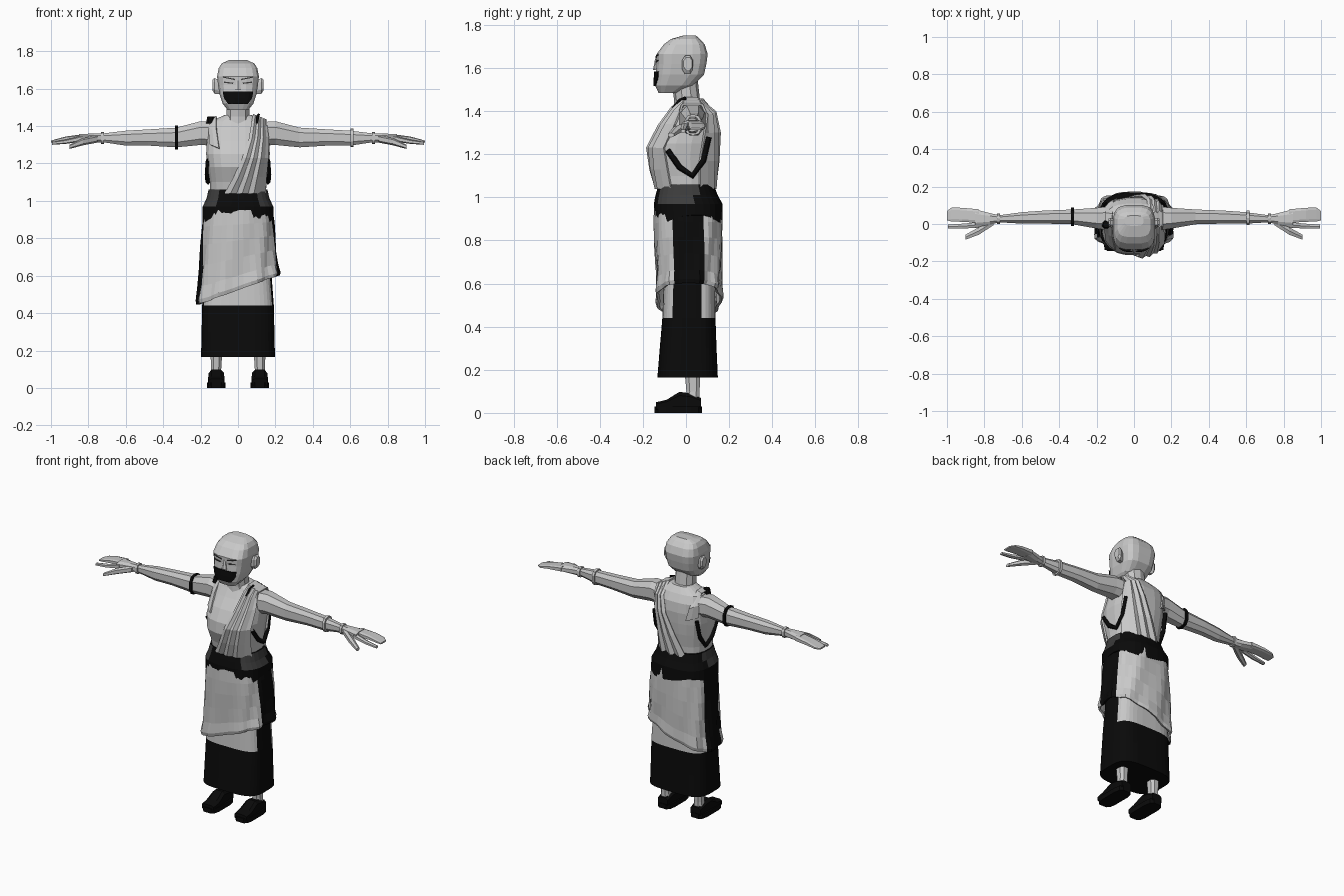
import bpy, bmesh, math

if "Cube" in bpy.data.objects:
    bpy.data.objects.remove(bpy.data.objects["Cube"])


def material(name, v):
    m = bpy.data.materials.new(name)
    m.diffuse_color = (v, v, v, 1)
    m.use_nodes = True
    m.node_tree.nodes["Principled BSDF"].inputs["Base Color"].default_value = m.diffuse_color
    return m


MATS = [material("light grey", 0.58), material("black", 0.003), material("dark grey", 0.045)]
GREY, BLACK, DARK = 0, 1, 2


def finish(name, bm, mat, mirror=False, thick=0):
    """Turn a bmesh into a coloured object; mat is an index or a rule on the face centre."""
    bmesh.ops.recalc_face_normals(bm, faces=bm.faces)
    for f in bm.faces:
        f.material_index = mat(f.calc_center_median()) if callable(mat) else mat
    me = bpy.data.meshes.new(name)
    bm.to_mesh(me)
    bm.free()
    ob = bpy.data.objects.new(name, me)
    bpy.context.collection.objects.link(ob)
    for m in MATS:
        me.materials.append(m)
    if thick:
        s = ob.modifiers.new("thickness", "SOLIDIFY")
        s.thickness, s.offset = thick, 0
    if mirror:
        ob.modifiers.new("mirror", "MIRROR")
    return ob


def grid_faces(bm, rows, closed):
    n = len(rows[0])
    for a, b in zip(rows, rows[1:]):
        for i in range(n if closed else n - 1):
            j = (i + 1) % n
            bm.faces.new((a[i], a[j], b[j], b[i]))


def loft(name, rings, mat, n=12, p=2.5, axis="z", mirror=False, cap=True, thick=0, bend=None):
    """Skin rings (position, a0, a1, b0, b1) along an axis; bend adjusts each point."""
    bm = bmesh.new()
    rows = []
    for h, a0, a1, b0, b1 in rings:
        row = []
        for i in range(n):
            t = math.tau * (i + 0.5) / n
            c, s = math.cos(t), math.sin(t)
            a = (a0 + a1) / 2 + (a1 - a0) / 2 * math.copysign(abs(c) ** (2 / p), c)
            b = (b0 + b1) / 2 + (b1 - b0) / 2 * math.copysign(abs(s) ** (2 / p), s)
            co = {"z": (a, b, h), "x": (h, a, b), "y": (a, h, b)}[axis]
            row.append(bm.verts.new(bend(co, t) if bend else co))
        rows.append(row)
    grid_faces(bm, rows, True)
    if cap:
        bm.faces.new(rows[0])
        bm.faces.new(rows[-1])
    return finish(name, bm, mat, mirror, thick)


def surface_y(rings, p, x, z, side):
    """Depth of a z loft at x, z on its front (-1) or back (1)."""
    z = min(max(z, rings[0][0]), rings[-1][0])
    for r, q in zip(rings, rings[1:]):
        if r[0] <= z <= q[0]:
            t = (z - r[0]) / (q[0] - r[0])
            _, x0, x1, y0, y1 = [u + (v - u) * t for u, v in zip(r, q)]
            break
    k = min(abs(x) / x1, 0.97)
    return (y0 + y1) / 2 + side * (y1 - y0) / 2 * (1 - k ** p) ** (1 / p)


def drape(name, rings, p, edges, mat, cols=6, off=0.004, pleat=0.0, thick=0.006, mirror=False):
    """Cloth or plate lying on a loft; edges hold (side, x, z, x, z) per row."""
    bm = bmesh.new()
    rows = []
    for side, xa, za, xb, zb in edges:
        row = []
        for i in range(cols + 1):
            t = i / cols
            x, z = xa + (xb - xa) * t, za + (zb - za) * t
            y = surface_y(rings, p, x, z, side) + side * (off + pleat * (i % 2))
            row.append(bm.verts.new((x, y, z)))
        rows.append(row)
    grid_faces(bm, rows, False)
    return finish(name, bm, mat, mirror, thick)


def tube(name, pts, r, mat):
    cu = bpy.data.curves.new(name, "CURVE")
    cu.dimensions, cu.bevel_depth, cu.bevel_resolution = "3D", r, 0
    s = cu.splines.new("POLY")
    s.points.add(len(pts) - 1)
    for q, c in zip(s.points, pts):
        q.co = (*c, 1)
    cu.materials.append(MATS[mat])
    bpy.context.collection.objects.link(bpy.data.objects.new(name, cu))


def sym(z, x, y0, y1):
    return (z, -x, x, y0, y1)


# Head, ears and face
head = [sym(1.485, .055, -.128, -.04), sym(1.52, .083, -.145, .035), sym(1.57, .1, -.142, .085),
        sym(1.62, .108, -.137, .096), sym(1.665, .113, -.138, .102), sym(1.71, .104, -.104, .088),
        sym(1.735, .088, -.07, .065), sym(1.752, .05, -.01, .045)]
loft("head", head, GREY, n=16, p=3.6)
loft("ear", [(.09, -.015, .02, 1.57, 1.64), (.125, -.02, .035, 1.57, 1.66),
             (.137, -.012, .03, 1.59, 1.65)], GREY, n=8, axis="x", mirror=True)
drape("mouth_cover", head, 3.6, [(-1, -.08, 1.585, .08, 1.585), (-1, -.074, 1.55, .074, 1.55),
                                 (-1, -.052, 1.518, .052, 1.518)], BLACK, cols=8)
drape("eye", head, 3.6, [(-1, .025, 1.632, .075, 1.638), (-1, .028, 1.626, .073, 1.631)],
      DARK, cols=3, off=.002, thick=.004, mirror=True)
drape("brow", head, 3.6, [(-1, .02, 1.652, .08, 1.664), (-1, .02, 1.647, .08, 1.659)],
      DARK, cols=3, off=.002, thick=.004, mirror=True)
loft("nose", [(1.592, -.02, .02, -.153, -.12), (1.645, -.008, .008, -.143, -.12)], GREY, n=6)
loft("neck", [sym(1.38, .075, -.06, .08), sym(1.45, .064, -.055, .065),
              sym(1.54, .062, -.068, .055)], GREY, n=10, p=2.2)

# Torso
torso = [sym(1.02, .15, -.118, .118), sym(1.1, .152, -.135, .122), sym(1.18, .163, -.168, .134),
         sym(1.25, .172, -.162, .14), sym(1.32, .168, -.125, .143), sym(1.38, .165, -.08, .135),
         sym(1.425, .15, -.05, .11), sym(1.46, .07, -.035, .08)]
loft("torso", torso, GREY, n=20, p=2.6)

# Pleated sash over one shoulder, front to back
drape("sash", torso, 2.6, [
    (-1, -.07, 1.04, .145, 1.04), (-1, -.02, 1.13, .15, 1.13), (-1, .025, 1.23, .16, 1.23),
    (-1, .06, 1.33, .162, 1.34), (-1, .075, 1.42, .155, 1.40), (-1, .08, 1.46, .155, 1.43),
    (1, .08, 1.46, .155, 1.43), (1, .07, 1.40, .155, 1.38), (1, .04, 1.3, .16, 1.3),
    (1, -.02, 1.17, .155, 1.17), (1, -.08, 1.04, .145, 1.04)],
    GREY, cols=7, off=.006, pleat=.012, thick=.01)
# Strap on the other shoulder and its clasp
drape("strap", torso, 2.6, [(-1, -.15, 1.30, -.1, 1.28), (-1, -.155, 1.38, -.115, 1.38),
                            (-1, -.15, 1.44, -.115, 1.45), (1, -.15, 1.44, -.115, 1.45),
                            (1, -.155, 1.38, -.11, 1.36), (1, -.15, 1.3, -.09, 1.28)],
      GREY, cols=2, off=.005, thick=.01)
loft("clasp", [(1.415, -.172, -.125, -.025, .02), (1.452, -.165, -.125, -.02, .015)], BLACK, n=8)
tube("sash_clasp", [(.1, -.06, 1.41), (.105, -.03, 1.45), (.11, .0, 1.462)], .008, BLACK)
# Dark armhole edges
for s in (-1, 1):
    tube("armhole_edge", [(s * .158, -.085, 1.22), (s * .164, -.03, 1.14), (s * .16, .03, 1.1),
                          (s * .155, .08, 1.17), (s * .15, .105, 1.28)], .014, BLACK)

# Arms, hands and bands
loft("arm", [(.12, -.04, .1, 1.29, 1.425), (.2, -.028, .09, 1.295, 1.43),
             (.33, -.004, .08, 1.283, 1.395), (.48, .0, .074, 1.293, 1.385),
             (.6, .0, .065, 1.293, 1.378), (.72, .008, .048, 1.312, 1.362),
             (.77, -.005, .06, 1.312, 1.362), (.85, -.022, .082, 1.32, 1.358)],
     GREY, n=8, axis="x", mirror=True)
loft("fingers", [(.83, .005, .08, 1.322, 1.357), (.92, .01, .088, 1.32, 1.345),
                 (.975, .012, .09, 1.315, 1.33), (1.0, .018, .07, 1.312, 1.322)],
     GREY, n=8, p=4, axis="x", mirror=True)
loft("little_finger", [(.83, -.022, .012, 1.318, 1.35), (.92, -.026, .003, 1.305, 1.328),
                       (.995, -.025, -.002, 1.3, 1.316)], GREY, n=6, axis="x", mirror=True)
loft("thumb", [(.75, -.008, .035, 1.312, 1.352), (.83, -.06, -.015, 1.297, 1.335),
               (.9, -.085, -.055, 1.278, 1.3)], GREY, n=6, axis="x", mirror=True)


def band(name, x, y0, y1, z0, z1, mat, mirror):
    loft(name, [(x - .008, y0, y1, z0, z1), (x + .008, y0, y1, z0, z1)],
         mat, n=10, axis="x", mirror=mirror)


band("upper_arm_band", -.33, -.014, .09, 1.276, 1.403, BLACK, False)
band("forearm_band", .61, -.008, .073, 1.287, 1.386, GREY, False)
band("wrist_band", .725, .0, .057, 1.304, 1.369, GREY, True)


# Waist wrap: black with dark side folds
def waist_colour(c):
    return DARK if c.z > .96 and .1 < abs(c.x) and -.13 < c.y < .05 else BLACK


loft("waist_wrap", [sym(.9, .192, -.146, .17), sym(.97, .19, -.15, .17), sym(1.01, .17, -.142, .148),
                    sym(1.06, .158, -.128, .128)], waist_colour, n=28, p=2.7,
     bend=lambda c, t: (c[0], c[1], c[2] + (.02 * math.sin(3 * t + 1) if c[2] < .92 else 0)))


# Long skirt: black hem and side panels
def skirt_colour(c):
    return BLACK if c.z < .44 or abs(c.y - .005) < .072 else GREY


def skirt_fold(c, t):
    k = 1 + .018 * math.cos(18 * t)
    return c[0] * k, c[1] * k, c[2]


loft("long_skirt", [sym(.165, .198, -.133, .148), sym(.3, .195, -.122, .142), sym(.44, .192, -.11, .137),
                    sym(.6, .18, -.104, .135), sym(.92, .165, -.11, .13)],
     skirt_colour, n=36, p=3.6, bend=skirt_fold)


# Draped overskirt with slanted hem and swirling folds
def over_colour(c):
    return BLACK if abs(c.y - .005) < .068 and abs(c.x) > .12 else GREY


def over_fold(c, t):
    x, y, z = c
    u = (.95 - z) / .45
    z = .95 - u * (.95 - (.525 + .37 * x))
    k = 1 + (.01 + .035 * u) * math.cos(9 * t + 5 * u)
    return x * k, y * k, z


loft("overskirt", [sym(.95, .178, -.142, .162), sym(.87, .187, -.143, .163), sym(.78, .193, -.14, .164),
                   sym(.68, .198, -.134, .162), sym(.58, .205, -.13, .158), sym(.52, .216, -.136, .162),
                   sym(.5, .212, -.13, .156)],
     over_colour, n=44, p=2.7, cap=False, thick=.012, bend=over_fold)

# Legs and sandals
loft("leg", [(.04, .085, .15, -.005, .065), (.1, .088, .145, .0, .065), (.3, .075, .155, -.02, .075)],
     GREY, n=8, mirror=True)
loft("sandal_sole", [(0, .066, .166, -.147, .075), (.03, .066, .166, -.147, .075)],
     BLACK, n=12, p=4, mirror=True)
loft("sandal_upper", [(-.14, .072, .16, .01, .05), (-.09, .07, .162, .01, .062),
                      (-.03, .074, .158, .01, .1), (.02, .076, .156, .01, .092),
                      (.07, .08, .152, .01, .07)], BLACK, n=8, p=3.5, axis="y", mirror=True)
